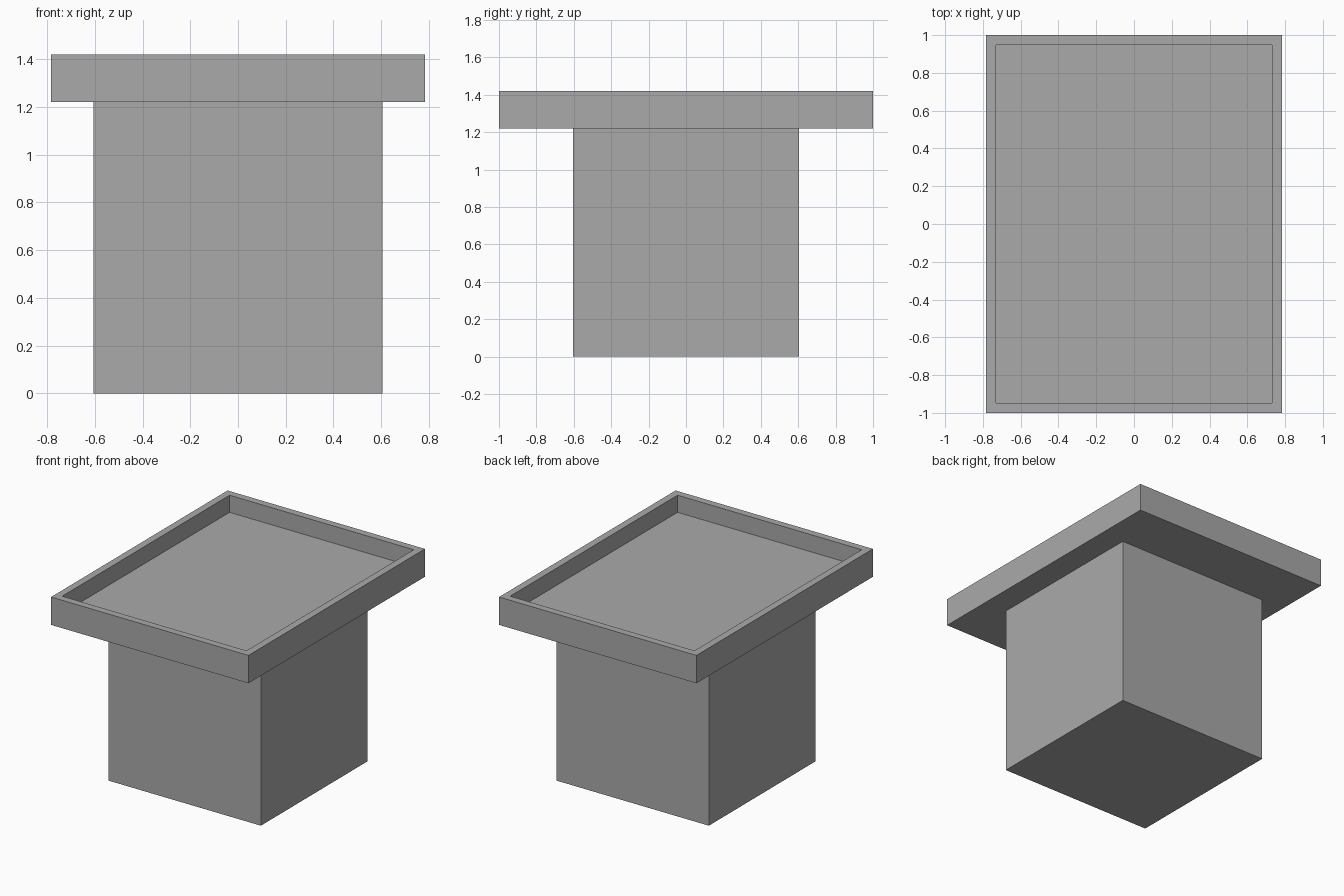
import bpy, bmesh
from mathutils import Vector

if "Cube" in bpy.data.objects:
    bpy.data.objects.remove(bpy.data.objects["Cube"])

grey = bpy.data.materials.new("mid grey")
grey.diffuse_color = (0.4, 0.4, 0.4, 1)
grey.use_nodes = True
grey.node_tree.nodes["Principled BSDF"].inputs["Base Color"].default_value = grey.diffuse_color


def box(name, hx, hy, z0, z1):
    """Box centred on the z axis; returns its object and open bmesh."""
    mesh = bpy.data.meshes.new(name)
    obj = bpy.data.objects.new(name, mesh)
    bpy.context.collection.objects.link(obj)
    mesh.materials.append(grey)
    bm = bmesh.new()
    bmesh.ops.create_cube(bm, size=2)
    for v in bm.verts:
        v.co = Vector((v.co.x * hx, v.co.y * hy, z1 if v.co.z > 0 else z0))
    return obj, bm


def finish(obj, bm):
    bmesh.ops.recalc_face_normals(bm, faces=bm.faces)
    bm.to_mesh(obj.data)
    bm.free()


# Pedestal block
finish(*box("pedestal", 0.605, 0.605, 0.0, 1.22))

# Tray top: inset the upper face for the rim, then sink it for the floor
tray, bm = box("tray_top", 0.783, 1.0, 1.22, 1.42)
bm.normal_update()
top = max(bm.faces, key=lambda f: f.calc_center_median().z)
bmesh.ops.inset_region(bm, faces=[top], thickness=0.052, use_even_offset=True)
floor = bmesh.ops.extrude_discrete_faces(bm, faces=[top])["faces"][0]
bmesh.ops.translate(bm, verts=floor.verts, vec=(0, 0, -0.123))
finish(tray, bm)
